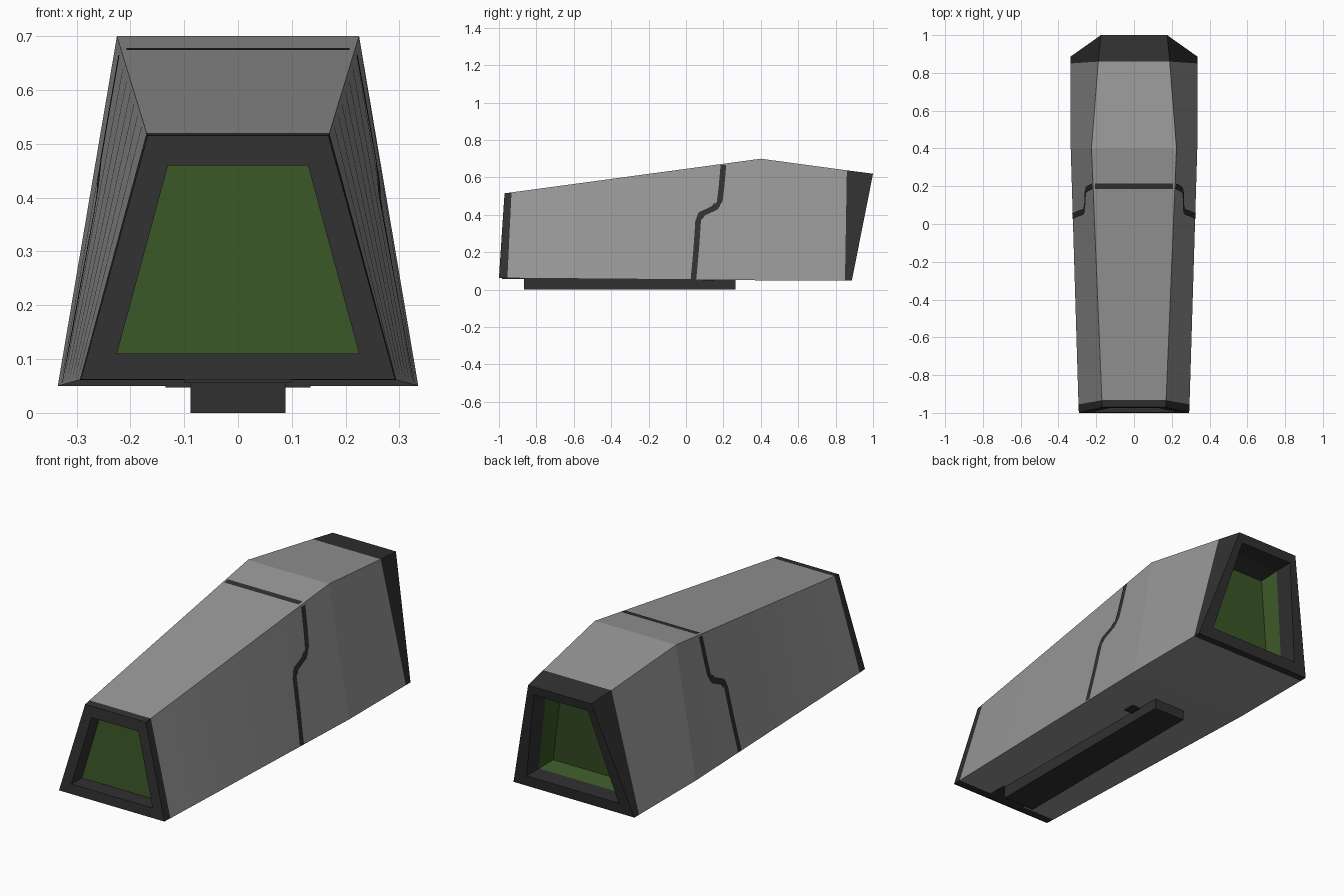
import bpy, bmesh
from mathutils import Vector
from mathutils.bvhtree import BVHTree

if "Cube" in bpy.data.objects:
    bpy.data.objects.remove(bpy.data.objects["Cube"])


def mat(name, rgb):
    m = bpy.data.materials.new(name)
    m.diffuse_color = (*rgb, 1)
    m.use_nodes = True
    m.node_tree.nodes["Principled BSDF"].inputs["Base Color"].default_value = m.diffuse_color
    return m


GREY = mat("grey shell", (0.31, 0.31, 0.31))
DARK = mat("dark rubber", (0.03, 0.03, 0.03))
GREEN = mat("green glass", (0.042, 0.093, 0.02))


def make_object(name, bm, mats):
    bmesh.ops.recalc_face_normals(bm, faces=bm.faces)
    me = bpy.data.meshes.new(name)
    bm.to_mesh(me)
    bm.free()
    for m in mats:
        me.materials.append(m)
    ob = bpy.data.objects.new(name, me)
    bpy.context.collection.objects.link(ob)
    return ob


def box(name, x, y0, y1, z0, z1, m):
    bm = bmesh.new()
    bmesh.ops.create_cube(bm, size=1)
    for v in bm.verts:
        v.co = (v.co.x * 2 * x, y0 if v.co.y < 0 else y1, z0 if v.co.z < 0 else z1)
    return make_object(name, bm, [m])


def lerp(a, b, t):
    return tuple(p + (q - p) * t for p, q in zip(a, b))


# Trapezoid rings: bottom y, z, half width, then top y, z, half width
front_glass = (-0.915, 0.11, 0.225, -0.895, 0.46, 0.13)
front_inner = (-0.997, 0.11, 0.225, -0.974, 0.46, 0.13)
front_outer = (-1.0, 0.062, 0.292, -0.97, 0.515, 0.168)
front_band = (-0.955, 0.0615, 0.294, -0.933, 0.52, 0.17)
middle = (0.4, 0.05, 0.335, 0.4, 0.70, 0.225)
back_band = (0.85, 0.05, 0.335, 0.86, 0.638, 0.189)
back_outer = (0.887, 0.05, 0.335, 1.0, 0.62, 0.175)
back_inner = (0.897, 0.105, 0.255, 0.991, 0.575, 0.15)
back_wall = (0.80, 0.105, 0.255, 0.89, 0.575, 0.15)
back_glass = (0.73, 0.13, 0.225, 0.80, 0.55, 0.13)

# Material slot of the segment that starts at each ring: 0 grey, 1 dark, 2 green
rings = [(front_glass, 1), (front_inner, 1), (front_outer, 1)]
rings += [(lerp(front_band, middle, i / 8), 0) for i in range(8)]
rings += [(middle, 0), (back_band, 1), (back_outer, 1), (back_inner, 1),
          (back_wall, 2), (back_glass, 2)]

# Housing: loft through all rings, with the glass panes as end caps
bm = bmesh.new()
loops = []
for (yb, zb, xb, yt, zt, xt), _ in rings:
    loops.append([bm.verts.new(c) for c in
                  ((-xb, yb, zb), (xb, yb, zb), (xt, yt, zt), (-xt, yt, zt))])
for i in range(len(loops) - 1):
    for s in range(4):
        a, b, n = loops[i], loops[i + 1], (s + 1) % 4
        f = bm.faces.new((a[s], a[n], b[n], b[s]))
        slot = rings[i][1]
        f.material_index = 1 if slot == 2 and s == 2 else slot
for end in (loops[0], loops[-1]):
    bm.faces.new(end).material_index = 2
bmesh.ops.recalc_face_normals(bm, faces=bm.faces)
tree = BVHTree.FromBMesh(bm)
make_object("sight_housing", bm, [GREY, DARK, GREEN])

# Seam: thin stripe projected onto the sides and the top
W = 0.015
path = [(0.04, 0.056), (0.055, 0.22), (0.065, 0.37), (0.085, 0.405),
        (0.15, 0.435), (0.18, 0.47), (0.19, 0.55), (0.2, 0.665)]


def strip(bm, rows):
    vs = [[bm.verts.new(c) for c in r] for r in rows]
    for a, b in zip(vs, vs[1:]):
        bm.faces.new((a[0], a[1], b[1], b[0]))


for side, name in ((1, "right_seam"), (-1, "left_seam")):
    bm = bmesh.new()
    rows = []
    for p, q in zip(path, path[1:]):
        for k in range(5):
            y, z = lerp(p, q, k / 4)
            row = []
            for d in (-W, W):
                # slanted ends keep the stripe width on the diagonal part
                hit = tree.ray_cast(Vector((side, y + d, z - d * 0.6 * (0.38 < z < 0.46))),
                                    Vector((-side, 0, 0)))[0]
                row.append(hit + Vector((side * 0.003, 0, 0.0005)))
            rows.append(row)
    strip(bm, rows)
    make_object(name, bm, [DARK])

bm = bmesh.new()
rows = []
for i in range(9):
    x = -0.207 + 0.414 * i / 8
    rows.append([tree.ray_cast(Vector((x, 0.2 + d, 2)), Vector((0, 0, -1)))[0]
                 + Vector((0, 0, 0.003)) for d in (-W, W)])
strip(bm, rows)
make_object("top_seam", bm, [DARK])

# Mounting rail and small dark plates under the housing
box("mounting_rail", 0.088, -0.865, 0.265, 0.0, 0.07, DARK)
box("rail_cross_plate", 0.135, 0.09, 0.15, 0.047, 0.053, DARK)
box("front_base_plate", 0.1, -0.985, -0.86, 0.056, 0.0625, DARK)
